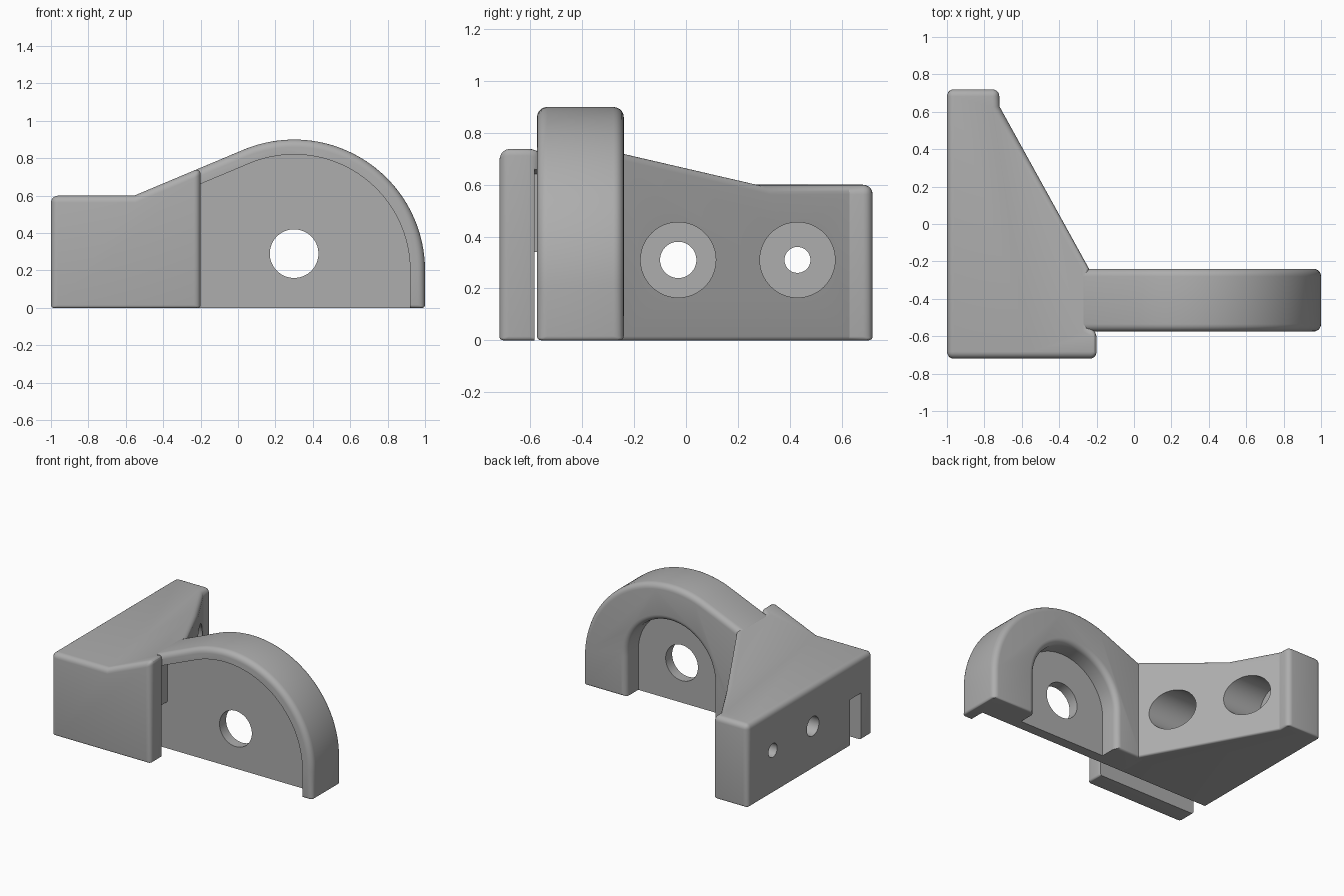
import bpy, bmesh, math
from mathutils import Vector

if "Cube" in bpy.data.objects:
    bpy.data.objects.remove(bpy.data.objects["Cube"])

grey = bpy.data.materials.new("plain grey")
grey.use_nodes = True
colour = (0.42, 0.42, 0.42, 1)
grey.diffuse_color = colour
grey.node_tree.nodes["Principled BSDF"].inputs["Base Color"].default_value = colour

AXIS = Vector((0.3, 0, 0.2))      # centre of the big rounded edge
SLOPE = math.atan(0.42)           # rise of the ramp
BORE_X, BORE_Z = 0.3, 0.29


def loft(name, rings):
    """Solid skin through matching closed rings of points."""
    bm = bmesh.new()
    loops = [[bm.verts.new(p) for p in ring] for ring in rings]
    n = len(loops[0])
    for a, b in zip(loops, loops[1:]):
        for i in range(n):
            j = (i + 1) % n
            bm.faces.new((a[i], a[j], b[j], b[i]))
    bm.faces.new(loops[0])
    bm.faces.new(loops[-1])
    bmesh.ops.recalc_face_normals(bm, faces=bm.faces)
    mesh = bpy.data.meshes.new(name)
    bm.to_mesh(mesh)
    bm.free()
    mesh.materials.append(grey)
    obj = bpy.data.objects.new(name, mesh)
    bpy.context.collection.objects.link(obj)
    return obj


def extrude_y(name, profile, y0, y1):
    return loft(name, [[(x, y, z) for x, z in profile] for y in (y0, y1)])


def box(name, x0, x1, y0, y1, z0, z1):
    return extrude_y(name, [(x0, z0), (x1, z0), (x1, z1), (x0, z1)], y0, y1)


def cylinder_x(name, y, z, r, x0, x1, n=64):
    ts = [math.tau * i / n for i in range(n)]
    return loft(name, [[(x, y + r * math.cos(t), z + r * math.sin(t)) for t in ts]
                       for x in (x0, x1)])


def apply_modifier(obj, mod):
    with bpy.context.temp_override(object=obj, active_object=obj):
        bpy.ops.object.modifier_apply(modifier=mod.name)


def boolean(obj, other, operation="DIFFERENCE"):
    mod = obj.modifiers.new("cut", "BOOLEAN")
    mod.operation, mod.object, mod.solver = operation, other, "EXACT"
    apply_modifier(obj, mod)


def round_edges(obj, width=0.04):
    """Fillet sharp convex edges, with a finer fillet round the base."""
    bm = bmesh.new()
    bm.from_mesh(obj.data)
    bmesh.ops.dissolve_limit(bm, angle_limit=0.01, verts=bm.verts, edges=bm.edges)
    layer = bm.edges.layers.float.new("bevel_weight_edge")
    for e in bm.edges:
        if e.is_manifold and e.calc_face_angle_signed() > math.radians(35):
            e[layer] = 0.4 if max(v.co.z for v in e.verts) < 0.01 else 1
    bm.to_mesh(obj.data)
    bm.free()
    mod = obj.modifiers.new("round", "BEVEL")
    mod.limit_method, mod.width, mod.segments = "WEIGHT", width, 5
    apply_modifier(obj, mod)


def ramp_arch(radius, x_start, bottom, n=48):
    """Ramp that runs into a large arc and drops straight to the base."""
    start = math.pi / 2 + SLOPE
    arc = [(AXIS.x + radius * math.cos(start * (1 - i / n)),
            AXIS.z + radius * math.sin(start * (1 - i / n))) for i in range(n + 1)]
    z = arc[0][1] + (x_start - arc[0][0]) * math.tan(SLOPE)
    return [(x_start, bottom), (x_start, z)] + arc + [(AXIS.x + radius, bottom)]


def small_arch(r, n=40):
    arc = [(BORE_X - r * math.cos(math.pi * i / n), BORE_Z + r * math.sin(math.pi * i / n))
           for i in range(n + 1)]
    return [(BORE_X - r, -0.1)] + arc + [(BORE_X + r, -0.1)]


# Mounting block: wedge-shaped plan trimmed by the ramp profile
plan = [(-1, -0.72), (-0.2, -0.72), (-0.2, -0.57), (-0.24, -0.55), (-0.24, -0.24),
        (-0.72, 0.63), (-0.72, 0.72), (-1, 0.72)]
block = loft("mounting_block", [[(x, y, z) for x, y in plan] for z in (0, 1)])
ramp_z = ramp_arch(0.7, -0.1, 0)[1][1]
foot = -0.1 - (ramp_z - 0.6) / math.tan(SLOPE)
trim = extrude_y("ramp_trim", [(-2, -1), (1, -1), (1, 0.6 + (1 - foot) * math.tan(SLOPE)),
                               (foot, 0.6), (-2, 0.6)], -2, 2)
boolean(block, trim, "INTERSECT")
round_edges(block)

# Rounded lug
lug = extrude_y("rounded_lug", ramp_arch(0.7, -0.3, 0), -0.575, -0.24)
round_edges(lug)

# Cutters: front recess, slot, back recess with flared mouth, bore, screw holes
front_recess = extrude_y("front_recess_cutter", ramp_arch(0.62, -0.25, -0.1), -0.585, -0.455)
slot = box("slot_cutter", -1.1, -0.19, -0.585, -0.455, -0.1, 0.34)
flare = [(0.35, -0.38)]
for i in range(7):
    t = math.pi / 2 * i / 6
    flare.append((0.39 - 0.04 * math.cos(t), -0.28 + 0.04 * math.sin(t)))
flare.append((0.39, -0.1))
back_recess = loft("back_recess_cutter",
                   [[(x, y, z) for x, z in small_arch(r)] for r, y in flare])
ts = [math.tau * i / 64 for i in range(64)]
bore = extrude_y("bore_cutter", [(BORE_X + 0.13 * math.cos(t), BORE_Z + 0.13 * math.sin(t))
                                 for t in ts], -1, 0)
screws = []
for y, r in ((-0.03, 0.07), (0.43, 0.05)):
    screws.append(cylinder_x("screw_cutter", y, 0.31, r, -1.2, -0.5))
    screws.append(cylinder_x("counterbore_cutter", y, 0.31, 0.145, -0.84, 0.2))

for cutter in [slot, front_recess] + screws:
    boolean(block, cutter)
for cutter in (slot, front_recess, back_recess, bore):
    boolean(lug, cutter)
for cutter in [trim, slot, front_recess, back_recess, bore] + screws:
    bpy.data.objects.remove(cutter)

# Smooth fillets, crisp cut edges
for obj in (block, lug):
    bpy.ops.object.select_all(action="DESELECT")
    obj.select_set(True)
    bpy.context.view_layer.objects.active = obj
    bpy.ops.object.shade_smooth_by_angle(angle=math.radians(25))
